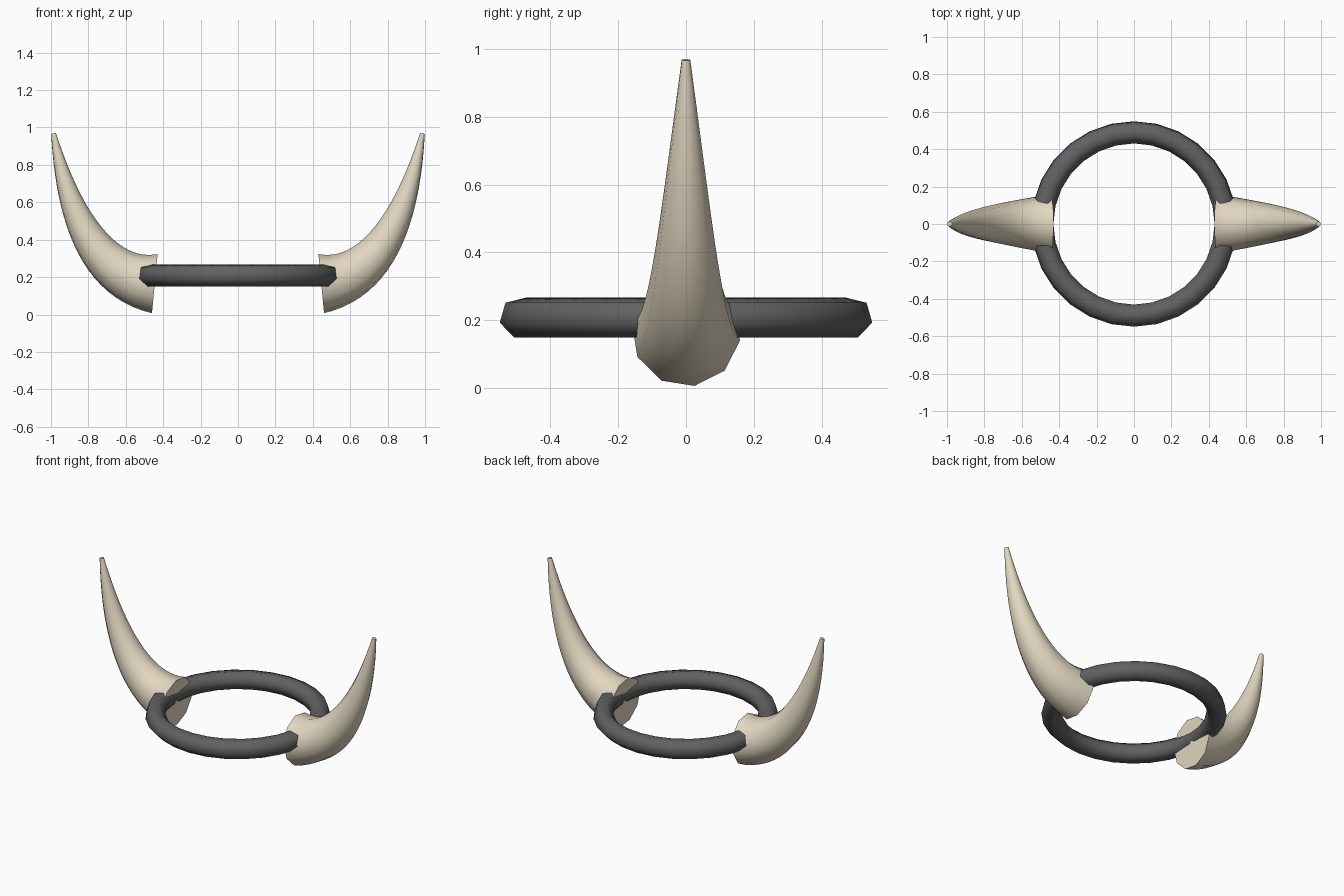
import bpy, bmesh, math
from mathutils import Vector

if "Cube" in bpy.data.objects:
    bpy.data.objects.remove(bpy.data.objects["Cube"])


def material(name, color):
    mat = bpy.data.materials.new(name)
    mat.diffuse_color = (*color, 1)
    mat.use_nodes = True
    mat.node_tree.nodes["Principled BSDF"].inputs["Base Color"].default_value = mat.diffuse_color
    return mat


def sweep(name, rings, closed, mat):
    """Skin a list of cross-section rings, either closed in a loop or capped."""
    bm = bmesh.new()
    rows = [[bm.verts.new(p) for p in ring] for ring in rings]
    sides = len(rows[0])
    for i in range(len(rows) if closed else len(rows) - 1):
        a, b = rows[i], rows[(i + 1) % len(rows)]
        for j in range(sides):
            k = (j + 1) % sides
            bm.faces.new((a[j], a[k], b[k], b[j])).smooth = True
    if not closed:
        bm.faces.new(rows[0])
        bm.faces.new(rows[-1])
    bmesh.ops.recalc_face_normals(bm, faces=bm.faces)
    mesh = bpy.data.meshes.new(name)
    bm.to_mesh(mesh)
    bm.free()
    mesh.materials.append(mat)
    obj = bpy.data.objects.new(name, mesh)
    bpy.context.collection.objects.link(obj)
    return obj


bone = material("bone", (0.76, 0.68, 0.53))
iron = material("iron", (0.12, 0.12, 0.125))

# Ring: six-sided tube around a circle
R, r, z0, SEG = 0.49, 0.061, 0.208, 28
rings = []
for i in range(SEG):
    u = 2 * math.pi * i / SEG
    ring = []
    for k in range(6):
        v = math.radians(-14 + 60 * k)
        d = R + r * math.cos(v)
        ring.append((d * math.cos(u), d * math.sin(u), z0 + r * math.sin(v)))
    rings.append(ring)
sweep("ring", rings, True, iron)

# Horns: ten-sided tapered tube along a curved path, mirrored across x
base, bend, tip = Vector((0.445, 0, 0.165)), Vector((0.845, 0, 0.203)), Vector((0.986, 0, 0.968))
STEPS = 20
rings = []
for i in range(STEPS + 1):
    t = i / STEPS
    centre = base * (1 - t) ** 2 + bend * 2 * t * (1 - t) + tip * t * t
    tangent = ((bend - base) * (1 - t) + (tip - bend) * t).normalized()
    normal = Vector((-tangent.z, 0, tangent.x))
    radius = 0.161 - 0.148 * t + 0.06 * t * t * (1 - t)
    ring = []
    for k in range(10):
        a = math.radians(-81 + 36 * k)
        ring.append(centre + radius * (Vector((0, math.cos(a), 0)) + normal * math.sin(a)))
    rings.append(ring)
horns = sweep("horns", rings, False, bone)
mirror = horns.modifiers.new("mirror", 'MIRROR')
mirror.use_mirror_merge = False
